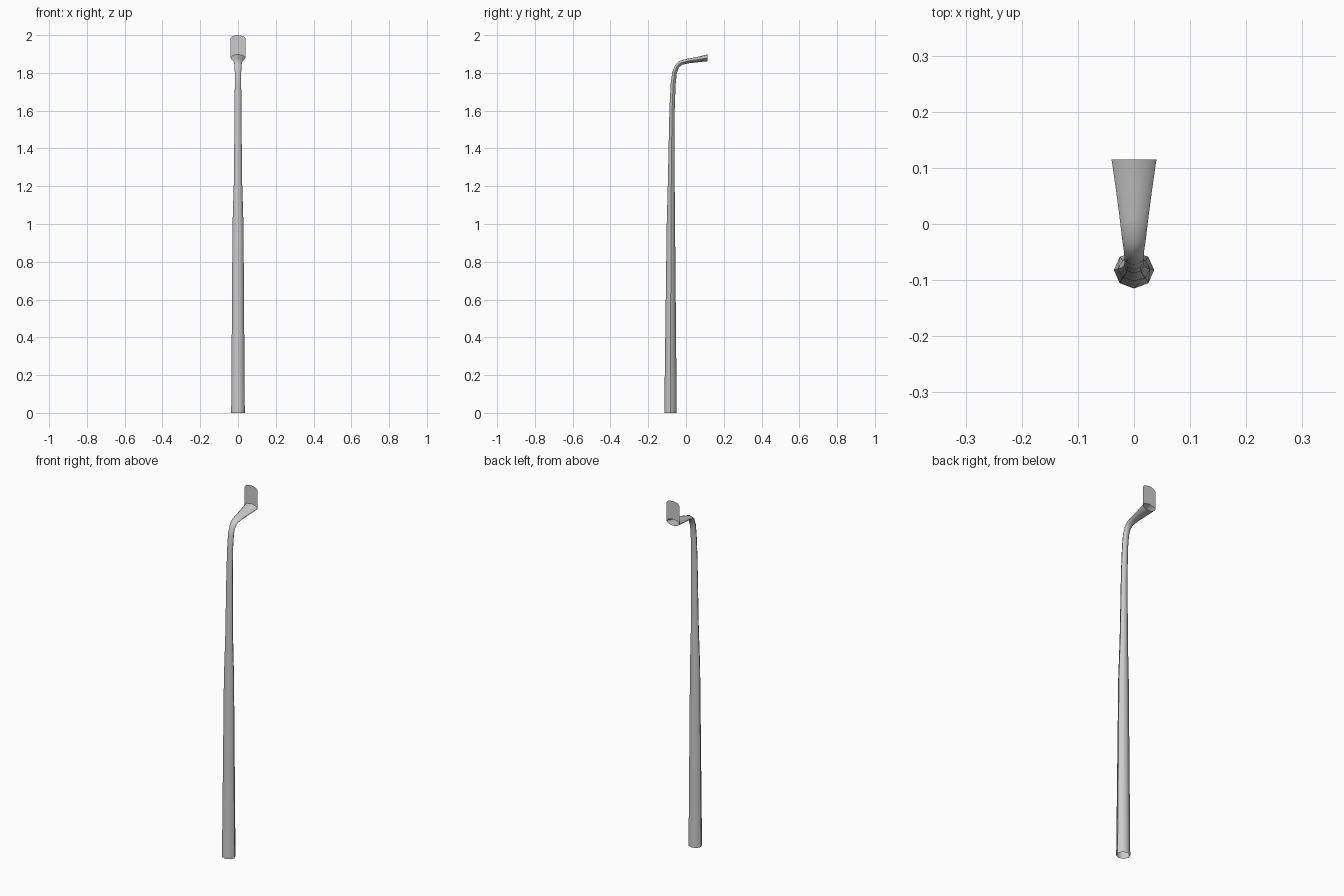
import bpy, bmesh
from math import sin, cos, radians, pi

if "Cube" in bpy.data.objects:
    bpy.data.objects.remove(bpy.data.objects["Cube"])

SIDES = 8
# Path stations: y, z, tilt in degrees, half width, half thickness
STATIONS = [
    (-0.082, 0.00, 0, 0.036, 0.033),
    (-0.080, 1.00, 2, 0.029, 0.022),
    (-0.078, 1.22, 2, 0.022, 0.018),
    (-0.074, 1.60, 3, 0.018, 0.014),
    (-0.068, 1.74, 6, 0.017, 0.013),
    (-0.061, 1.80, 14, 0.017, 0.0125),
    (-0.048, 1.835, 38, 0.018, 0.012),
    (-0.028, 1.853, 60, 0.021, 0.012),
    (0.010, 1.863, 80, 0.0255, 0.0125),
    (0.060, 1.870, 84, 0.032, 0.014),
    (0.115, 1.880, 90, 0.040, 0.018),
]
PANEL_RISE = 0.102

bm = bmesh.new()

# Tapered octagonal pole sweeping into the flattened arm, open at both ends
rings = []
for y, z, tilt, hw, ht in STATIONS:
    a = radians(tilt)
    ring = []
    for i in range(SIDES):
        t = 2 * pi * i / SIDES
        d = ht * cos(t)
        ring.append(bm.verts.new((hw * sin(t), y - d * cos(a), z + d * sin(a))))
    rings.append(ring)
for lo, hi in zip(rings, rings[1:]):
    for i in range(SIDES):
        j = (i + 1) % SIDES
        bm.faces.new((lo[i], lo[j], hi[j], hi[i]))

# Thin upright panel raised from the upper half of the arm's end
upper = [rings[-1][i % SIDES] for i in range(-2, 3)]
raised = [bm.verts.new((v.co.x, v.co.y, v.co.z + PANEL_RISE)) for v in upper]
for i in range(4):
    bm.faces.new((upper[i], upper[i + 1], raised[i + 1], raised[i]))

bmesh.ops.recalc_face_normals(bm, faces=bm.faces[:])
mesh = bpy.data.meshes.new("bent_pole")
bm.to_mesh(mesh)
bm.free()
pole = bpy.data.objects.new("bent_pole", mesh)
bpy.context.collection.objects.link(pole)
bpy.context.view_layer.objects.active = pole
pole.select_set(True)
bpy.ops.object.shade_smooth_by_angle(angle=radians(50))
